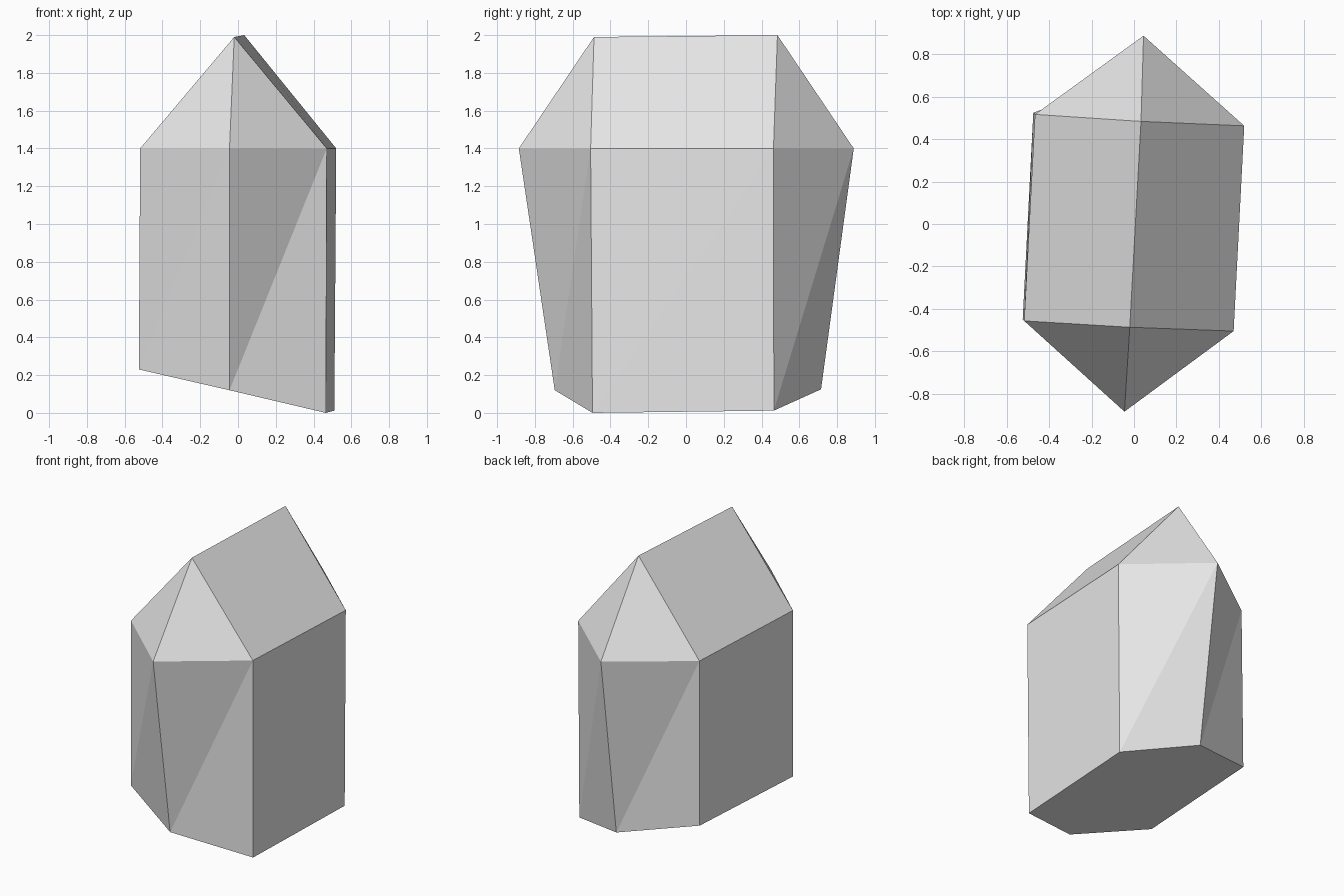
import bpy
import bmesh

default = bpy.data.objects.get("Cube")
if default:
    bpy.data.objects.remove(default, do_unlink=True)

# Stone colour
grey = bpy.data.materials.new("pale grey stone")
grey.use_nodes = True
colour = (0.8, 0.8, 0.8, 1)
grey.diffuse_color = colour
grey.node_tree.nodes["Principled BSDF"].inputs["Base Color"].default_value = colour

# Rings run counter-clockwise: front, front left, back left, back, back right, front right
base = [(-0.045, -0.695, 0.12), (0.465, -0.495, 0), (0.51, 0.465, 0.012),
        (0.045, 0.715, 0.125), (-0.475, 0.525, 0.24), (-0.525, -0.45, 0.23)]
shoulder = [(-0.045, -0.885), (0.47, -0.505), (0.52, 0.463),
            (0.045, 0.888), (-0.467, 0.517), (-0.518, -0.457)]
ridge = [(-0.02, -0.487, 1.99), (0.033, 0.484, 2)]

bm = bmesh.new()
low = [bm.verts.new(p) for p in base]
mid = [bm.verts.new((x, y, 1.4)) for x, y in shoulder]
front_tip, back_tip = [bm.verts.new(p) for p in ridge]

# Slightly twisted walls, each split along the same diagonal
for i in range(6):
    j = (i + 1) % 6
    bm.faces.new((low[i], low[j], mid[j]))
    bm.faces.new((low[i], mid[j], mid[i]))

# Slanted underside
bm.faces.new(low[::-1])

# Roof: two facets at each end and a long slope on each side
for tip, i in ((front_tip, 0), (back_tip, 3)):
    bm.faces.new((mid[i - 1], mid[i], tip))
    bm.faces.new((mid[i], mid[i + 1], tip))
bm.faces.new((mid[1], mid[2], back_tip, front_tip))
bm.faces.new((mid[4], mid[5], front_tip, back_tip))
bmesh.ops.recalc_face_normals(bm, faces=bm.faces)

mesh = bpy.data.meshes.new("crystal")
bm.to_mesh(mesh)
bm.free()
mesh.materials.append(grey)
crystal = bpy.data.objects.new("crystal", mesh)
bpy.context.collection.objects.link(crystal)
